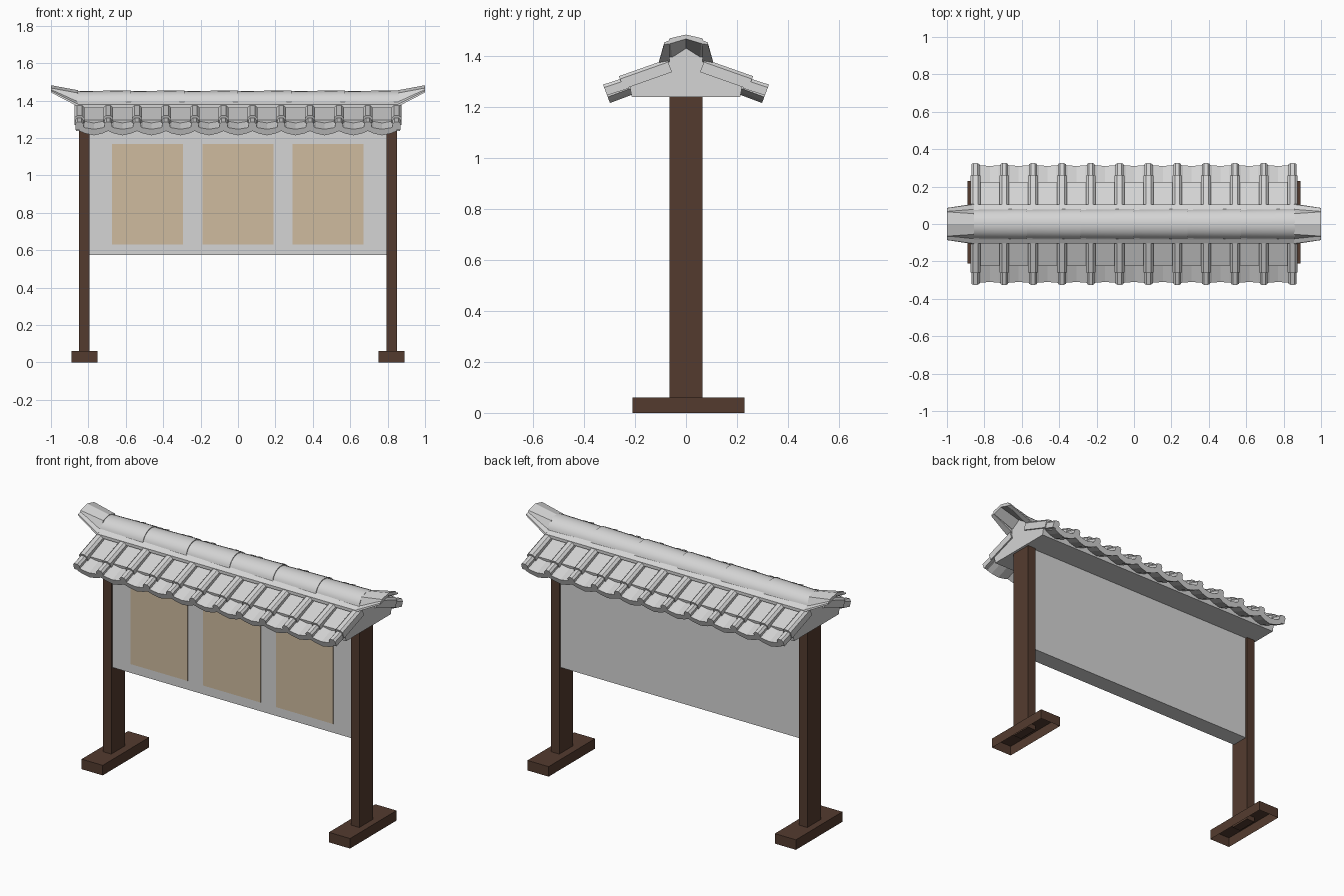
import bpy, bmesh, math

if "Cube" in bpy.data.objects:
    bpy.data.objects.remove(bpy.data.objects["Cube"])


def material(name, rgb):
    m = bpy.data.materials.new(name)
    m.diffuse_color = (*rgb, 1)
    m.use_nodes = True
    m.node_tree.nodes["Principled BSDF"].inputs["Base Color"].default_value = m.diffuse_color
    return m


GREY = material("pale_grey", (0.66, 0.66, 0.66))
WOOD = material("dark_brown_wood", (0.088, 0.044, 0.028))
PAPER = material("tan_paper", (0.62, 0.50, 0.345))


def finish(name, bm, mat, smooth=False):
    bmesh.ops.recalc_face_normals(bm, faces=bm.faces)
    me = bpy.data.meshes.new(name)
    bm.to_mesh(me)
    bm.free()
    me.materials.append(mat)
    ob = bpy.data.objects.new(name, me)
    bpy.context.collection.objects.link(ob)
    if smooth:
        for o in bpy.context.selected_objects:
            o.select_set(False)
        ob.select_set(True)
        bpy.context.view_layer.objects.active = ob
        bpy.ops.object.shade_smooth_by_angle(angle=math.radians(35))
    return ob


def box(name, x0, x1, y0, y1, z0, z1, mat, open_bottom=False):
    bm = bmesh.new()
    bmesh.ops.create_cube(bm, size=1)
    for v in bm.verts:
        v.co = (x1 if v.co.x > 0 else x0, y1 if v.co.y > 0 else y0, z1 if v.co.z > 0 else z0)
    if open_bottom:
        low = [f for f in bm.faces if all(v.co.z < z0 + 1e-4 for v in f.verts)]
        bmesh.ops.recalc_face_normals(bm, faces=bm.faces)
        bmesh.ops.delete(bm, geom=low, context='FACES_ONLY')
    return finish(name, bm, mat)


def loft_into(bm, a, b):
    """Closed solid between two matching loops of 3D points."""
    va, vb = [bm.verts.new(p) for p in a], [bm.verts.new(p) for p in b]
    n = len(va)
    for i in range(n):
        j = (i + 1) % n
        bm.faces.new((va[i], va[j], vb[j], vb[i]))
    bm.faces.new(va)
    bm.faces.new(vb[::-1])


def section(x, yz):
    return [(x, y, z) for y, z in yz]


def mirrored(half):
    """Complete a half profile (y > 0 down to y = 0) across y."""
    return half + [(-y, z) for y, z in reversed(half) if y > 0]


# posts on hollow feet
for s, side in ((-1, "left"), (1, "right")):
    xs = sorted((s * 0.795, s * 0.85))
    box(side + "_post", *xs, -0.065, 0.065, 0.03, 1.24, WOOD)
    xs = sorted((s * 0.75, s * 0.89))
    box(side + "_foot", *xs, -0.21, 0.23, 0, 0.06, WOOD, open_bottom=True)

# notice board and paper sheets
box("board", -0.795, 0.795, -0.053, 0.053, 0.575, 1.24, GREY)
for i, cx in enumerate((-0.483, 0.0, 0.481)):
    box(f"paper_{i + 1}", cx - 0.19, cx + 0.19, -0.058, -0.052, 0.63, 1.167, PAPER)

# roof body with gable ends
gable = mirrored([(0.212, 1.237), (0.224, 1.297), (0.06, 1.362), (0.06, 1.41), (0, 1.44)])
bm = bmesh.new()
loft_into(bm, section(-0.865, gable), section(0.865, gable))
finish("roof_body", bm, GREY)

# tiled slopes, laid out in a tilted frame: s up the slope, n away from it
A = math.radians(20.6)
COLS, HALF = 11, 0.848
P = 2 * HALF / COLS


def on_slope(x, s, n, side):
    y = 0.325 - s * math.cos(A) + n * math.sin(A)
    return (x, side * y, 1.286 + s * math.sin(A) + n * math.cos(A))


TROUGH = ((0, -0.018, -0.052), (0.2, -0.034, -0.066), (0.5, -0.042, -0.077),
          (0.8, -0.034, -0.066), (1, -0.018, -0.052))
for side, word in ((-1, "front"), (1, "back")):
    bm = bmesh.new()
    for c in range(COLS):
        x0 = -HALF + c * P
        loop = [(x0 + u * P, t) for u, t, b in TROUGH]
        loop += [(x0 + u * P, b) for u, t, b in reversed(TROUGH)]
        loft_into(bm, [on_slope(x, 0, n, side) for x, n in loop],
                  [on_slope(x, 0.27, n, side) for x, n in loop])
    finish(word + "_trough_tiles", bm, GREY)

    # two overlapping courses of narrow cover tiles
    bm = bmesh.new()
    for c in range(COLS + 1):
        cx = -HALF + c * P
        for s0, s1, w, top in ((0, 0.09, 0.021, 0.0), (0.07, 0.27, 0.026, 0.009)):
            loop = [(cx - w, -0.045), (cx - w, top - 0.012), (cx - w * 0.5, top),
                    (cx + w * 0.5, top), (cx + w, top - 0.012), (cx + w, -0.045)]
            loft_into(bm, [on_slope(x, s0, n, side) for x, n in loop],
                      [on_slope(x, s1, n - 0.004, side) for x, n in loop])
    finish(word + "_cover_tiles", bm, GREY)

# ridge base course
base = mirrored([(0.105, 1.36), (0.105, 1.378), (0.082, 1.392), (0.06, 1.41)])
bm = bmesh.new()
loft_into(bm, section(-0.86, base), section(0.86, base))
finish("ridge_base", bm, GREY)


# six rounded ridge caps, each tucking under the next
def arch(r, top):
    return [(r * math.cos(math.pi * k / 10), 1.385 + (top - 1.385) * math.sin(math.pi * k / 10))
            for k in range(11)]


bm = bmesh.new()
for i in range(6):
    x = -0.86 + i * 1.72 / 6
    loft_into(bm, section(x, arch(0.078, 1.450)), section(x + 1.72 / 6, arch(0.082, 1.455)))
finish("ridge_caps", bm, GREY, smooth=True)

# upturned ridge ends: arched cap plus a tapering strip on each side
for s, word in ((-1, "left"), (1, "right")):
    bm = bmesh.new()
    inner = [(0.078, 1.395), (0.055, 1.44), (0, 1.455), (-0.055, 1.44), (-0.078, 1.395),
             (-0.055, 1.39), (0, 1.425), (0.055, 1.39)]
    outer = [(0.07, 1.447), (0.065, 1.467), (0, 1.482), (-0.065, 1.467), (-0.07, 1.447),
             (-0.06, 1.447), (0, 1.465), (0.06, 1.447)]
    loft_into(bm, section(s * 0.855, inner), section(s * 1.0, outer))
    for m in (-1, 1):
        a = [(m * 0.108, 1.368), (m * 0.105, 1.38), (m * 0.065, 1.40), (m * 0.065, 1.372)]
        b = [(m * 0.086, 1.443), (m * 0.085, 1.452), (m * 0.062, 1.46), (m * 0.062, 1.446)]
        loft_into(bm, section(s * 0.855, a), section(s * 1.0, b))
    finish(word + "_ridge_end", bm, GREY)
